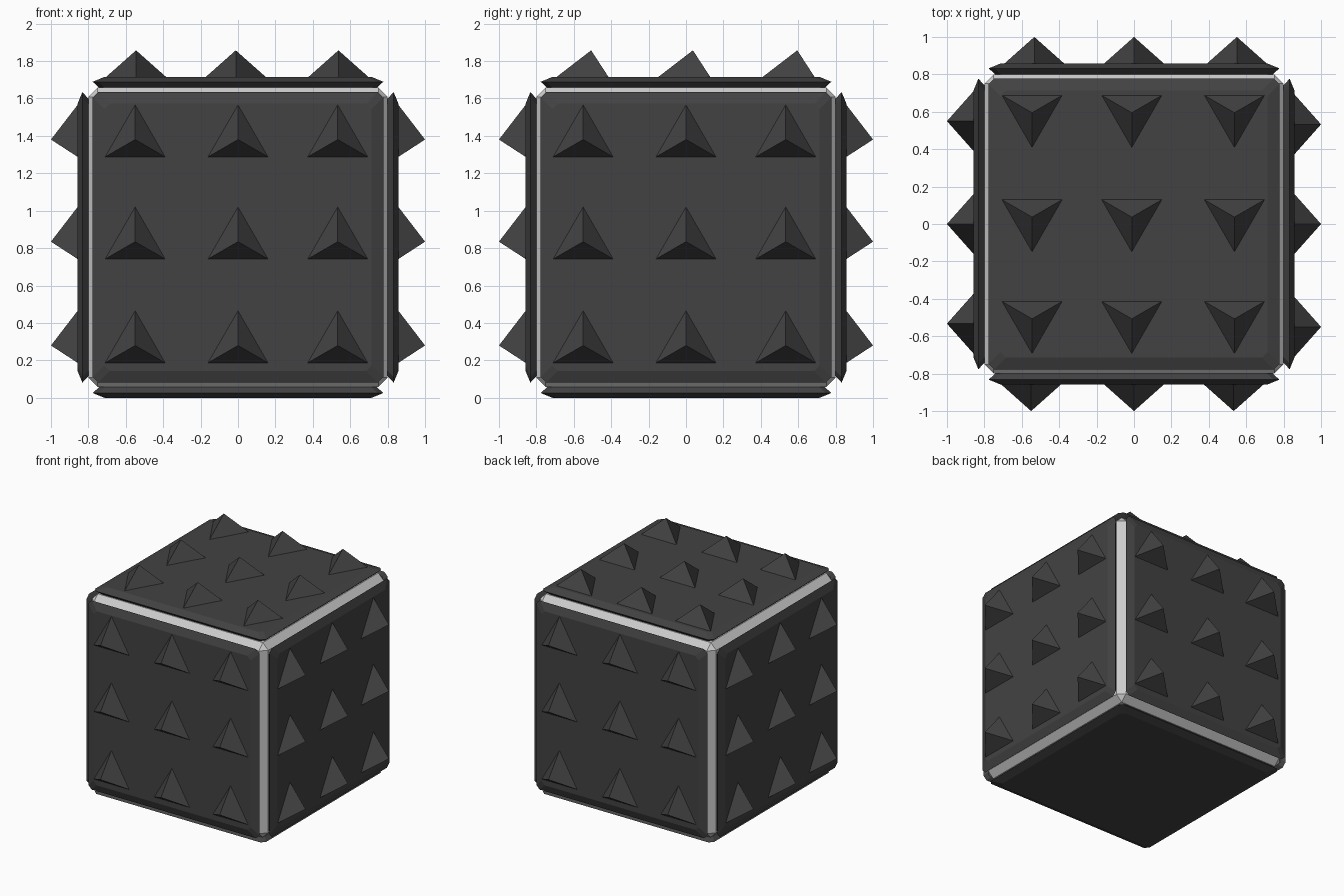
import bpy, bmesh, math
from mathutils import Matrix, Vector

if "Cube" in bpy.data.objects:
    bpy.data.objects.remove(bpy.data.objects["Cube"])

CZ = 0.8575          # cube centre height, also distance to each outer face
SPIKE_R, SPIKE_H = 0.188, 0.1425

dark = bpy.data.materials.new("dark_rubber")
dark.diffuse_color = (0.055, 0.055, 0.055, 1)
dark.use_nodes = True
dark.node_tree.nodes["Principled BSDF"].inputs["Base Color"].default_value = dark.diffuse_color


def finish(bm, name, matrix, mat=None):
    bmesh.ops.recalc_face_normals(bm, faces=bm.faces)
    me = bpy.data.meshes.new(name)
    bm.to_mesh(me)
    bm.free()
    ob = bpy.data.objects.new(name, me)
    bpy.context.collection.objects.link(ob)
    ob.matrix_world = matrix
    if mat:
        me.materials.append(mat)
    return ob


def panel(name, matrix):
    """Square plate with a pointed rim and clipped corners, lofted along local z."""
    bm = bmesh.new()
    rings = []
    for half, z in ((0.725, 0.785), (0.777, 0.832), (0.715, CZ)):
        c = half - 0.03
        pts = [(half, -c), (half, c), (c, half), (-c, half),
               (-half, c), (-half, -c), (-c, -half), (c, -half)]
        rings.append([bm.verts.new((x, y, z)) for x, y in pts])
    for a, b in zip(rings, rings[1:]):
        for i in range(8):
            j = (i + 1) % 8
            bm.faces.new((a[i], a[j], b[j], b[i]))
    bm.faces.new(rings[0])
    bm.faces.new(rings[-1])
    finish(bm, name, matrix, dark)


def spikes(name, matrix, cols, rows, point):
    """Grid of three-sided pyramids; point = +1 or -1 along local y."""
    bm = bmesh.new()
    for x in cols:
        for y in rows:
            base = [bm.verts.new((x + SPIKE_R * math.cos(a), y + SPIKE_R * math.sin(a), CZ - 0.002))
                    for a in (point * math.pi / 2 + k * math.tau / 3 for k in range(3))]
            tip = bm.verts.new((x, y, CZ + SPIKE_H))
            bm.faces.new(base)
            for k in range(3):
                bm.faces.new((base[k], base[(k + 1) % 3], tip))
    finish(bm, name, matrix, dark)


centre = Matrix.Translation((0, 0, CZ))

# Light inner block, visible in the grooves
bm = bmesh.new()
bmesh.ops.create_cube(bm, size=1.6)
bmesh.ops.bevel(bm, geom=bm.edges[:], offset=0.05, segments=1, affect='EDGES')
finish(bm, "inner_block", centre)

# Four side panels with spikes pointing up
for i, side in enumerate(("front", "right", "back", "left")):
    m = centre @ Matrix.Rotation(i * math.pi / 2, 4, 'Z') @ Matrix.Rotation(math.pi / 2, 4, 'X')
    panel(side + "_panel", m)
    spikes(side + "_spikes", m, (-0.55, 0, 0.533), (0.523, -0.023, -0.578), 1)

# Top panel with spikes, plain bottom panel
panel("top_panel", centre)
spikes("top_spikes", centre, (-0.545, -0.012, 0.537), (0.595, 0.037, -0.507), -1)
panel("bottom_panel", centre @ Matrix.Rotation(math.pi, 4, 'X'))
